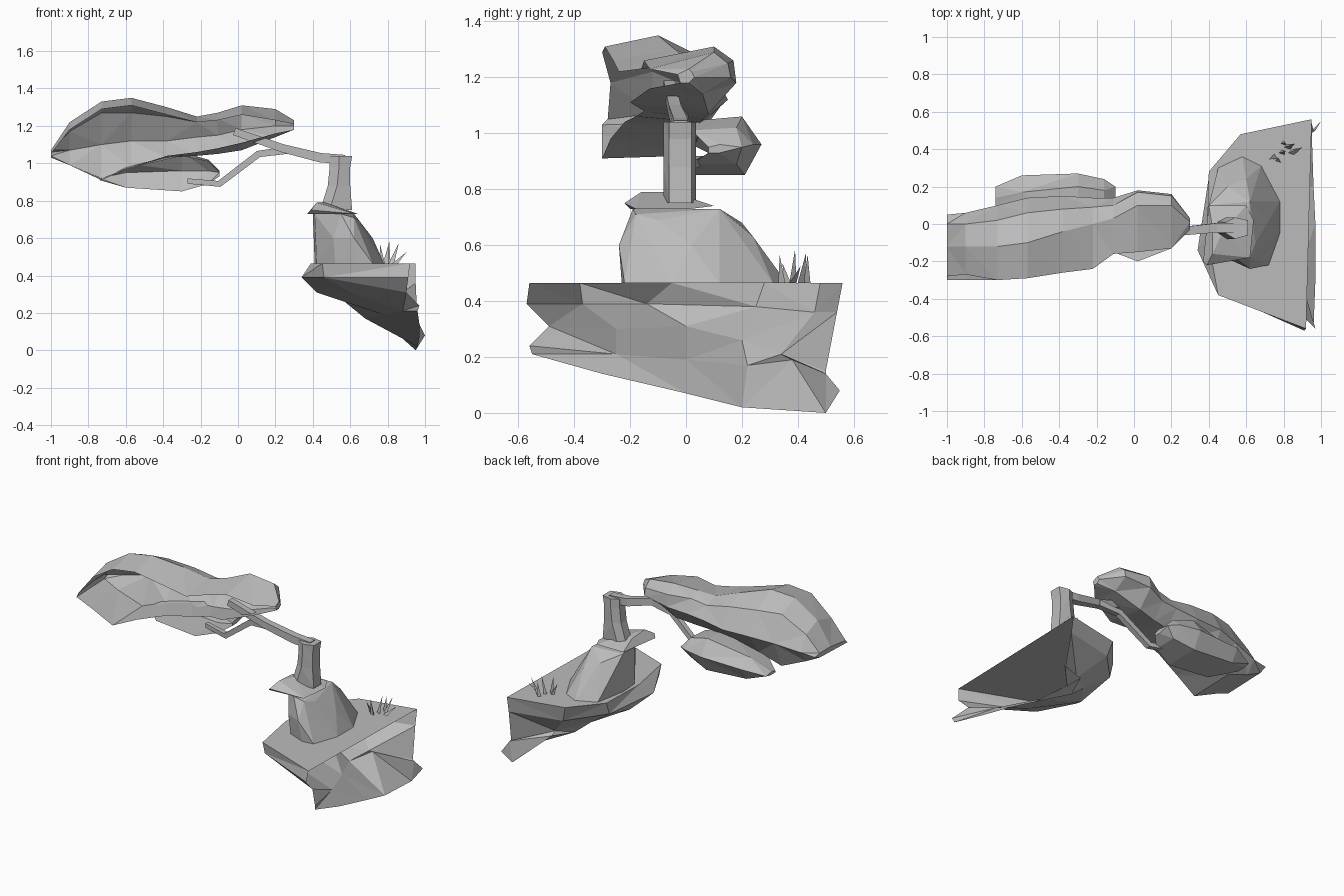
import bpy
import bmesh
from mathutils import Vector

default_cube = bpy.data.objects.get("Cube")
if default_cube:
    bpy.data.objects.remove(default_cube, do_unlink=True)

# One plain grey for everything
grey = bpy.data.materials.new("stone_grey")
grey.use_nodes = True
colour = (.5, .5, .5, 1)
grey.diffuse_color = colour
grey.node_tree.nodes["Principled BSDF"].inputs["Base Color"].default_value = colour


def finish(name, bm):
    """Turn a bmesh into a flat-shaded object."""
    bmesh.ops.recalc_face_normals(bm, faces=bm.faces[:])
    mesh = bpy.data.meshes.new(name)
    bm.to_mesh(mesh)
    bm.free()
    mesh.materials.append(grey)
    obj = bpy.data.objects.new(name, mesh)
    bpy.context.collection.objects.link(obj)
    return obj


def hull(name, points):
    """Faceted lump wrapped around a few corner points, without a base."""
    bm = bmesh.new()
    for point in points:
        bm.verts.new(point)
    bmesh.ops.convex_hull(bm, input=bm.verts[:])
    loose = [v for v in bm.verts if not v.link_faces]
    bmesh.ops.delete(bm, geom=loose, context='VERTS')
    bmesh.ops.recalc_face_normals(bm, faces=bm.faces[:])
    base = [f for f in bm.faces if f.normal.z < -.95]
    bmesh.ops.delete(bm, geom=base, context='FACES')
    bmesh.ops.dissolve_limit(bm, angle_limit=.03, verts=bm.verts[:], edges=bm.edges[:])
    return finish(name, bm)


def loft(name, rings, closed=True, caps=(0, -1)):
    """Skin rings of equal length; open rings leave a shell with one side missing."""
    bm = bmesh.new()
    loops = [[bm.verts.new(p) for p in ring] for ring in rings]
    for a, b in zip(loops, loops[1:]):
        for i in range(len(a) if closed else len(a) - 1):
            j = (i + 1) % len(a)
            bm.faces.new((a[i], a[j], b[j], b[i]))
    for cap in caps:
        bm.faces.new(loops[cap])
    bmesh.ops.triangulate(bm, faces=bm.faces[:])
    bmesh.ops.dissolve_limit(bm, angle_limit=.03, verts=bm.verts[:], edges=bm.edges[:])
    return finish(name, bm)


def hood(name, sections):
    """Foliage shell open to the front: x position mapped to (y, z) outlines."""
    rings = [[(x, y, z) for y, z in outline] for x, outline in sections.items()]
    return loft(name, rings, closed=False, caps=(0, -1))


def branch(name, path, widths):
    """Square-section stick in the x-z plane that follows a path."""
    path = [Vector(p) for p in path]
    rings = []
    for i, (p, w) in enumerate(zip(path, widths)):
        along = path[min(i + 1, len(path) - 1)] - path[max(i - 1, 0)]
        side = Vector((0, 1, 0))
        up = along.cross(side).normalized()
        rings.append([p + w * (side * s + up * u)
                      for s, u in ((-1, -1), (1, -1), (1, 1), (-1, 1))])
    return loft(name, rings)


# Cliff: a flat-topped shell, open on the +x side, with a fold above its lower wedge.
# Each level runs from the front, around the left, to the back.
flat_top = [(.92, -.56), (.45, -.38), (.39, -.05), (.4, .28), (.57, .48), (.95, .56)]
rim = [(.91, -.57, .39), (.46, -.37, .39), (.34, -.14, .39),
       (.4, .25, .38), (.6, .46, .36), (.95, .54, .36)]
fold = [(.9, -.49, .31), (.62, -.25, .3), (.42, 0, .31),
        (.57, .2, .26), (.74, .34, .21), (.96, .5, .15)]
wedge_top = [(.97, -.56, .24), (.88, -.25, .21), (.78, 0, .19),
             (.68, .22, .17), (.74, .38, .19), (.97, .5, .14)]
wedge_bottom = [(.96, -.55, .21), (.97, -.3, .14), (.97, 0, .07),
                (.96, .2, .02), (.95, .5, 0), (1, .55, .08)]
loft("cliff", [[(x, y, .465) for x, y in flat_top], rim, fold, wedge_top, wedge_bottom],
     closed=False, caps=(0,))

# Mound on the ledge
mound_foot = [(.41, .08), (.42, -.05), (.52, -.18), (.45, .3), (.58, .36), (.68, .31),
              (.78, .12), (.78, -.05), (.72, -.22), (.64, -.23)]
mound_rim = [(.41, -.04, .73), (.55, -.19, .73), (.62, -.18, .71), (.65, -.1, .69),
             (.62, .12, .73), (.4, .1, .73), (.5, .2, .68), (.6, .24, .63),
             (.72, .02, .6), (.51, -.19, .6), (.62, -.24, .6)]
hull("mound", [(x, y, .465) for x, y in mound_foot] + mound_rim)
hull("mound_collar", [(.37, -.2, .73), (.39, -.22, .75), (.42, -.16, .79),
                      (.47, -.05, .79), (.62, -.18, .73), (.64, .02, .73),
                      (.6, .1, .74), (.4, .1, .74), (.42, -.02, .78)])

# Trunk, tapering from the root up to the flat crown
trunk_profile = [(.44, .61, .75), (.48, .6, .88), (.49, .6, .98), (.49, .61, 1.04)]
loft("trunk", [[(left, -.05, z), (left + .05, -.08, z), (right, -.06, z),
                (right, .02, z), (left + .05, .035, z), (left, .01, z)]
               for left, right, z in trunk_profile], caps=(-1,))

# Two branches
branch("upper_branch", [(.57, -.02, 1.02), (.44, -.02, 1.03), (.24, -.04, 1.08),
                        (-.02, -.06, 1.17)], (.025, .025, .022, .02))
branch("lower_branch", [(.26, -.03, 1.07), (.11, -.01, 1.05), (-.1, .02, .89),
                        (-.27, .05, .905)], (.02, .018, .017, .014))

# Canopy outlines run brim, top, shoulder, back, underside, lip
hood("canopy", {
    -1: [(-.28, 1.05), (-.12, 1.07), (0, 1.07), (.05, 1.06), (0, 1.04), (-.3, 1.03)],
    -.9: [(-.27, 1.18), (-.12, 1.22), (0, 1.17), (.06, 1.07), (0, .99), (-.3, .99)],
    -.73: [(-.3, 1.29), (-.12, 1.33), (.02, 1.27), (.1, 1.1), (.02, .92), (-.3, .91)],
    -.57: [(-.29, 1.31), (-.1, 1.35), (.06, 1.27), (.14, 1.12), (.04, .98), (-.27, .98)],
    -.38: [(-.26, 1.26), (-.04, 1.3), (.08, 1.25), (.15, 1.12), (.05, 1.03), (-.22, 1.04)],
    -.22: [(-.24, 1.22), (0, 1.25), (.09, 1.22), (.14, 1.14), (.05, 1.04), (-.18, 1.06)],
    -.11: [(-.16, 1.23), (.03, 1.27), (.1, 1.24), (.14, 1.15), (.06, 1.05), (-.15, 1.08)],
    .02: [(-.15, 1.26), (.1, 1.31), (.17, 1.26), (.18, 1.18), (.08, 1.07), (-.2, 1.11)],
    .2: [(-.13, 1.23), (.1, 1.29), (.15, 1.25), (.16, 1.2), (.06, 1.14), (-.13, 1.16)],
    .3: [(-.03, 1.21), (.01, 1.23), (.02, 1.22), (.03, 1.2), (.01, 1.18), (-.02, 1.18)],
})

# Small foliage clump below and behind the canopy: brim, top, back, underside, lip
hood("lower_foliage", {
    -.74: [(.1, .92), (.14, .93), (.2, .92), (.16, .91), (.1, .91)],
    -.6: [(0, .97), (.17, 1), (.26, .95), (.21, .87), (-.02, .87)],
    -.3: [(-.03, 1.04), (.2, 1.06), (.27, .96), (.21, .85), (-.03, .85)],
    -.16: [(.02, 1.01), (.18, 1.02), (.24, .96), (.18, .89), (.02, .89)],
    -.1: [(.08, .95), (.12, .96), (.2, .95), (.12, .93), (.08, .93)],
})

# Grass tuft beside the mound: base, then the lean and height of each blade
blades = [(.77, .34, -.01, .1), (.79, .38, .02, .12), (.82, .41, .04, .11),
          (.8, .43, .01, .1), (.75, .36, -.03, .07), (.84, .38, .06, .06)]
for number, (x, y, lean, height) in enumerate(blades, start=1):
    foot = [(x - .015, y, .465), (x + .015, y - .01, .465), (x, y + .015, .465)]
    hull(f"grass_blade_{number}", foot + [(x + lean, y + lean / 2, .465 + height)])
